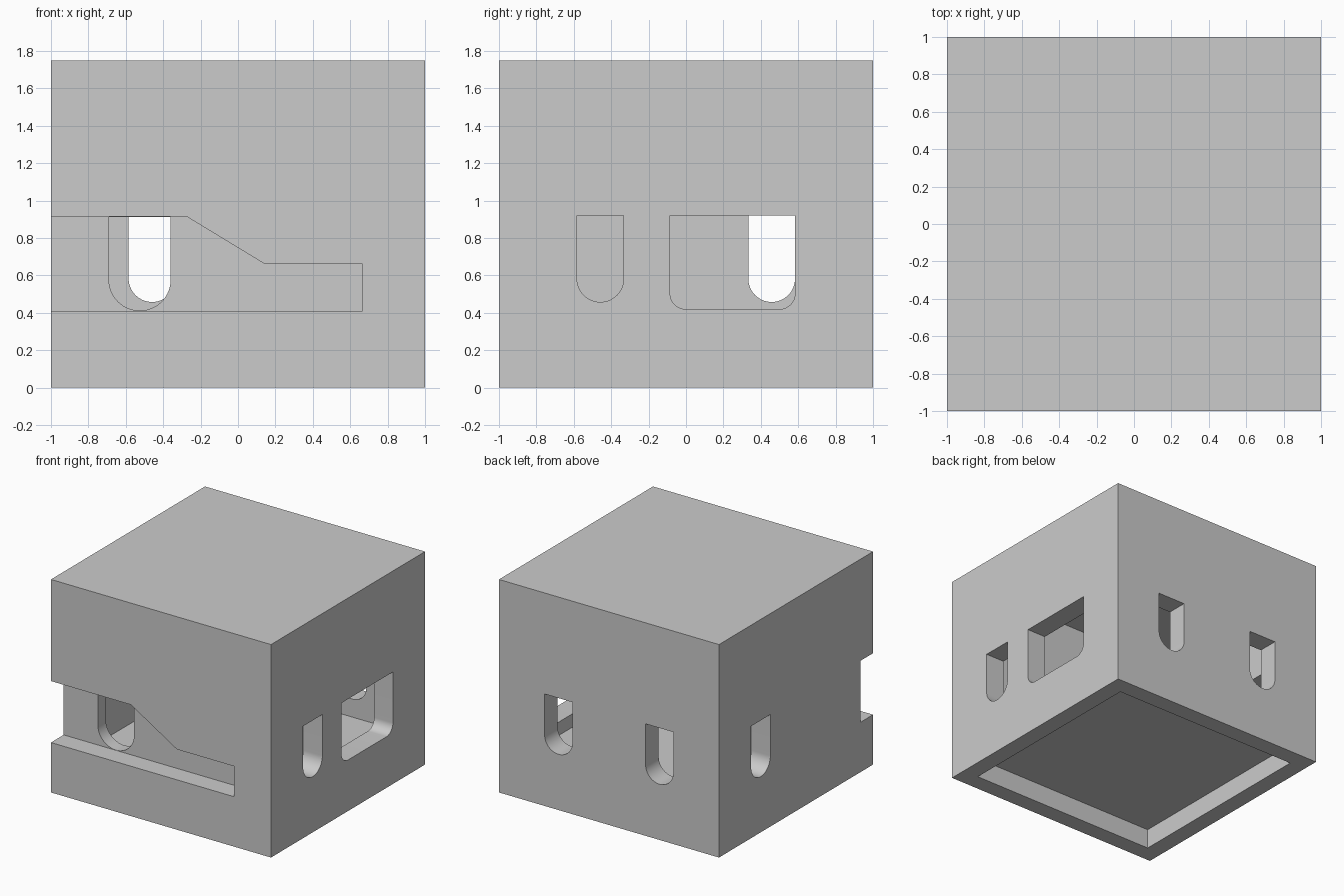
import bpy, bmesh, math
from mathutils import Vector

if "Cube" in bpy.data.objects:
    bpy.data.objects.remove(bpy.data.objects["Cube"])


def prism(name, profile, origin, u, v, w):
    """Extrude a 2D profile (in u, v axes) along the vector w."""
    origin, u, v, w = map(Vector, (origin, u, v, w))
    bm = bmesh.new()
    base = bm.faces.new([bm.verts.new(origin + u * a + v * b) for a, b in profile])
    top = bmesh.ops.extrude_face_region(bm, geom=[base])["geom"]
    bmesh.ops.translate(bm, vec=w, verts=[e for e in top if isinstance(e, bmesh.types.BMVert)])
    bmesh.ops.recalc_face_normals(bm, faces=bm.faces)
    mesh = bpy.data.meshes.new(name)
    bm.to_mesh(mesh)
    bm.free()
    obj = bpy.data.objects.new(name, mesh)
    bpy.context.collection.objects.link(obj)
    return obj


def block(name, x0, x1, y0, y1, z0, z1):
    rect = [(x0, y0), (x1, y0), (x1, y1), (x0, y1)]
    return prism(name, rect, (0, 0, z0), (1, 0, 0), (0, 1, 0), (0, 0, z1 - z0))


def slot(a0, a1, bottom, top, r, steps=16):
    """Window outline with square top and rounded bottom corners."""
    pts = [(a1, top), (a0, top)]
    for cx, start in ((a0 + r, math.pi), (a1 - r, 1.5 * math.pi)):
        for i in range(steps + 1):
            t = start + i * math.pi / 2 / steps
            p = (cx + r * math.cos(t), bottom + r + r * math.sin(t))
            if math.dist(p, pts[-1]) > 1e-5:
                pts.append(p)
    return pts


X, Y, Z = (1, 0, 0), (0, 1, 0), (0, 0, 1)
LOW, HIGH = 0.458, 0.92
WALL = 0.83

# Outer housing
housing = block("housing", -1, 1, -1, 1, 0, 1.75)

cutters = [
    # Inner cavity and the shallow pocket underneath
    block("cavity_cutter", -WALL, WALL, -0.73, WALL, 0.31, 1.59),
    block("base_pocket_cutter", -0.858, 0.858, -0.858, 0.858, -0.2, 0.163),
    # Stepped groove in the front, open at the left side
    prism("front_groove_cutter",
          [(-1.2, 0.41), (0.665, 0.41), (0.665, 0.66), (0.145, 0.66),
           (-0.275, 0.915), (-1.2, 0.915)], (0, -1.2, 0), X, Z, (0, 0.365, 0)),
    # Window in the groove
    prism("front_window_cutter", slot(-0.69, -0.36, 0.412, 0.913, 0.165),
          (0, -0.9, 0), X, Z, (0, 0.25, 0)),
    # Right side: wide window and slot; left side: slot
    prism("wide_window_cutter", slot(-0.085, 0.583, 0.42, HIGH, 0.083),
          (0.75, 0, 0), Y, Z, (0.5, 0, 0)),
    prism("right_slot_cutter", slot(-0.583, -0.333, LOW, HIGH, 0.125),
          (0.75, 0, 0), Y, Z, (0.5, 0, 0)),
    prism("left_slot_cutter", slot(0.333, 0.583, LOW, HIGH, 0.125),
          (-0.75, 0, 0), Y, Z, (-0.5, 0, 0)),
]
# Mirrored pair of slots in the back
for side in (-1, 1):
    cutters.append(prism("back_slot_cutter", slot(0.333, 0.585, LOW, HIGH, 0.126),
                         (0, 0.75, 0), (side, 0, 0), Z, (0, 0.5, 0)))

# Cut everything out of the housing
bpy.context.view_layer.objects.active = housing
housing.select_set(True)
for c in cutters:
    c.hide_render = True
    mod = housing.modifiers.new(c.name, "BOOLEAN")
    mod.operation = "DIFFERENCE"
    mod.solver = "EXACT"
    mod.object = c
    bpy.ops.object.modifier_apply(modifier=mod.name)
for c in cutters:
    bpy.data.objects.remove(c, do_unlink=True)

bpy.ops.object.shade_smooth_by_angle(angle=math.radians(30))
